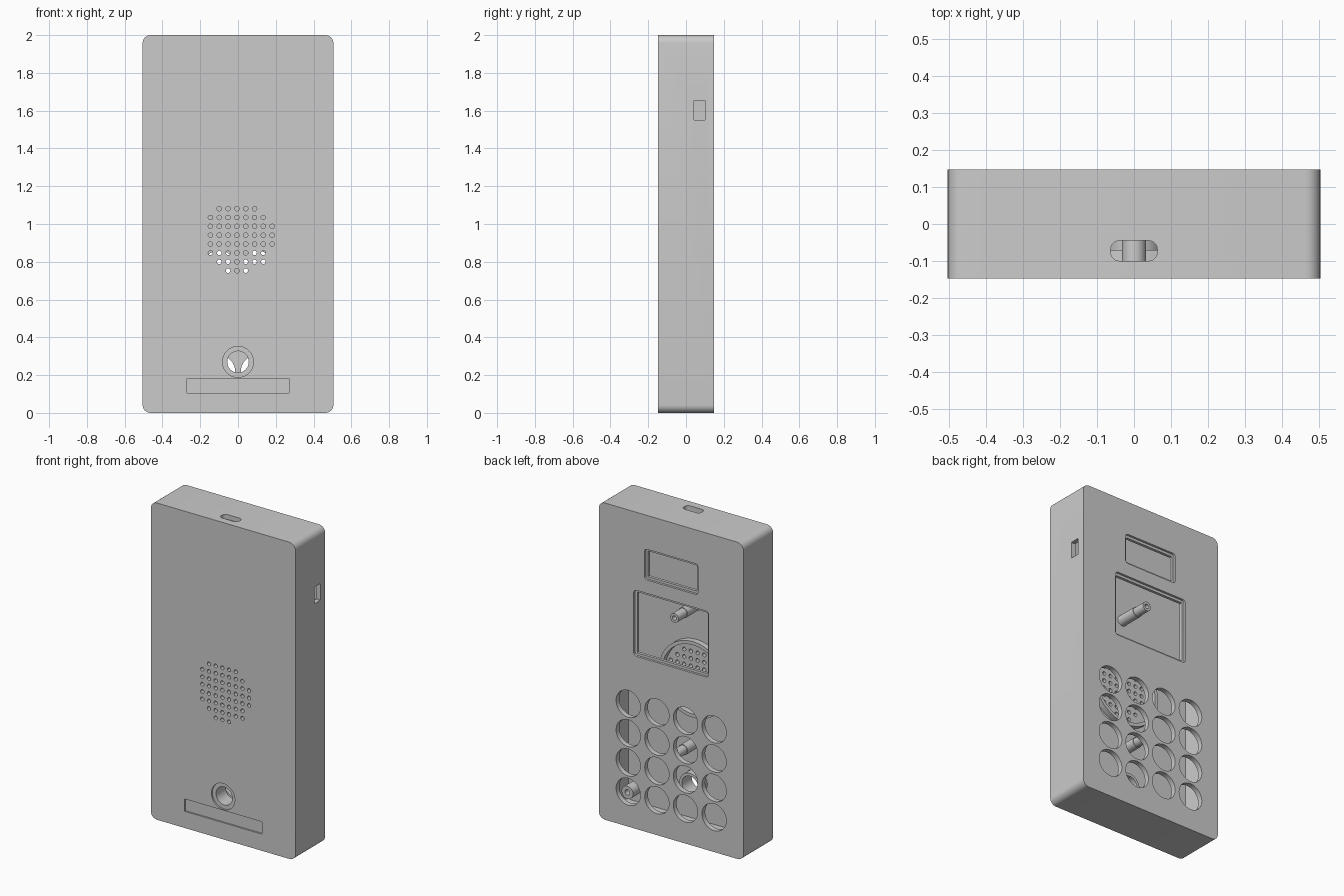
import bpy, bmesh, math

if "Cube" in bpy.data.objects:
    bpy.data.objects.remove(bpy.data.objects["Cube"])

FRONT, BACK = -0.148, 0.148          # outer faces
FLOOR, LID = -0.106, 0.116           # inner faces


def rounded(x0, x1, z0, z1, r, n=6):
    """Outline of a rounded rectangle."""
    pts = []
    for i, (cx, cz) in enumerate([(x1 - r, z1 - r), (x0 + r, z1 - r),
                                  (x0 + r, z0 + r), (x1 - r, z0 + r)]):
        for k in range(n + 1):
            a = math.pi / 2 * (i + k / n)
            pts.append((cx + r * math.cos(a), cz + r * math.sin(a)))
    return pts


def circle(cx, cz, r, n=32):
    return [(cx + r * math.cos(2 * math.pi * i / n),
             cz + r * math.sin(2 * math.pi * i / n)) for i in range(n)]


def prism(bm, pts, a, b, axis="y"):
    """Closed prism over an outline, from a to b along an axis."""
    place = {"x": lambda p, d: (d, p[0], p[1]),
             "y": lambda p, d: (p[0], d, p[1]),
             "z": lambda p, d: (p[0], p[1], d)}[axis]
    lo = [bm.verts.new(place(p, a)) for p in pts]
    hi = [bm.verts.new(place(p, b)) for p in pts]
    bm.faces.new(lo)
    bm.faces.new(hi[::-1])
    for i in range(len(pts)):
        j = (i + 1) % len(pts)
        bm.faces.new((lo[i], hi[i], hi[j], lo[j]))


def finish(name, bm):
    bmesh.ops.recalc_face_normals(bm, faces=bm.faces)
    me = bpy.data.meshes.new(name)
    bm.to_mesh(me)
    bm.free()
    ob = bpy.data.objects.new(name, me)
    bpy.context.collection.objects.link(ob)
    return ob


def smooth(ob):
    bpy.ops.object.select_all(action="DESELECT")
    ob.select_set(True)
    bpy.context.view_layer.objects.active = ob
    bpy.ops.object.shade_smooth_by_angle(angle=math.radians(30))


def cut(ob, bm):
    """Subtract the cutter mesh from the object, then drop the cutter."""
    cutter = finish("cutter", bm)
    cutter.hide_render = True
    mod = ob.modifiers.new("cut", "BOOLEAN")
    mod.operation, mod.solver, mod.object = "DIFFERENCE", "EXACT", cutter
    bpy.context.view_layer.objects.active = ob
    bpy.ops.object.modifier_apply(modifier=mod.name)
    bpy.data.objects.remove(cutter)


def lathe(name, x, z, profile, n=32):
    """Ring of a closed (radius, y) profile around a y axis at x, z."""
    bm = bmesh.new()
    rings = [[bm.verts.new((px, y, pz)) for px, pz in circle(x, z, r, n)]
             for r, y in profile]
    for k in range(len(rings)):
        p, q = rings[k], rings[(k + 1) % len(rings)]
        for i in range(n):
            j = (i + 1) % n
            bm.faces.new((p[i], q[i], q[j], p[j]))
    ob = finish(name, bm)
    smooth(ob)


# Rounded outer case
bm = bmesh.new()
prism(bm, rounded(-0.505, 0.505, 0, 2, 0.042), FRONT, BACK)
case = finish("case_shell", bm)

# Hollow interior
bm = bmesh.new()
prism(bm, rounded(-0.475, 0.475, 0.03, 1.97, 0.015), FLOOR, LID)
cut(case, bm)

# Shallow recesses: window frames, label plate and round counterbore
windows = [(0.187, 1.592, 1.786), (0.262, 1.09, 1.507)]
bm = bmesh.new()
for w, z0, z1 in windows:
    prism(bm, rounded(-w, w, z0, z1, 0.02), BACK - 0.014, BACK + 0.05)
prism(bm, rounded(-0.27, 0.27, 0.105, 0.183, 0.002, 1), FRONT - 0.05, FRONT + 0.01)
prism(bm, circle(0, 0.27, 0.082), FRONT - 0.05, FRONT + 0.01)
cut(case, bm)

# Through openings
bm = bmesh.new()
for w, z0, z1 in windows:
    e = 0.016
    prism(bm, rounded(-w + e, w - e, z0 + e, z1 - e, 0.004, 2), LID - 0.03, BACK + 0.05)
for col in (-0.3, -0.1, 0.1, 0.3):                      # keypad holes
    for row in range(4):
        prism(bm, circle(col, 0.22 + 0.185 * row, 0.085), LID - 0.03, BACK + 0.05)
grille = [(2, 4), (1, 6), (0, 6), (0, 7), (0, 7), (0, 7), (0, 6), (1, 5)]
for row, (first, last) in enumerate(grille):            # speaker holes
    for col in range(first, last + 1):
        prism(bm, circle(-0.146 + 0.0467 * col, 0.753 + 0.0469 * row, 0.012, 16),
              FRONT - 0.05, FLOOR + 0.03)
prism(bm, circle(0, 0.27, 0.057), FRONT - 0.05, FLOOR + 0.03)
prism(bm, rounded(-0.063, 0.063, -0.1, -0.045, 0.024), 1.95, 2.05, "z")
prism(bm, rounded(0.043, 0.1, 1.55, 1.655, 0.002, 1), 0.45, 0.55, "x")
cut(case, bm)
smooth(case)

# Speaker seat and round socket behind the front wall
lathe("speaker_ring", 0, 0.925, [(0.24, FLOOR - 0.005), (0.24, -0.07),
                                 (0.218, -0.07), (0.218, FLOOR - 0.005)], 64)
lathe("socket_tube", 0, 0.27, [(0.075, FLOOR - 0.005), (0.075, -0.04),
                               (0.057, -0.04), (0.057, FLOOR - 0.005)])

# Stepped screw posts on the centre line
for label, z in (("upper", 1.385), ("lower", 0.52)):
    lathe(label + "_post", 0, z, [(0.033, FLOOR - 0.005), (0.033, 0.03), (0.029, 0.03),
                                  (0.029, LID), (0.014, LID), (0.014, FLOOR - 0.005)])

# Short corner bosses
for side, x in (("left", -0.41), ("right", 0.41)):
    for level, z in (("bottom", 0.13), ("top", 1.87)):
        lathe(f"{level}_{side}_boss", x, z, [(0.04, FLOOR - 0.005), (0.04, 0),
                                             (0.017, 0), (0.017, FLOOR - 0.005)])
